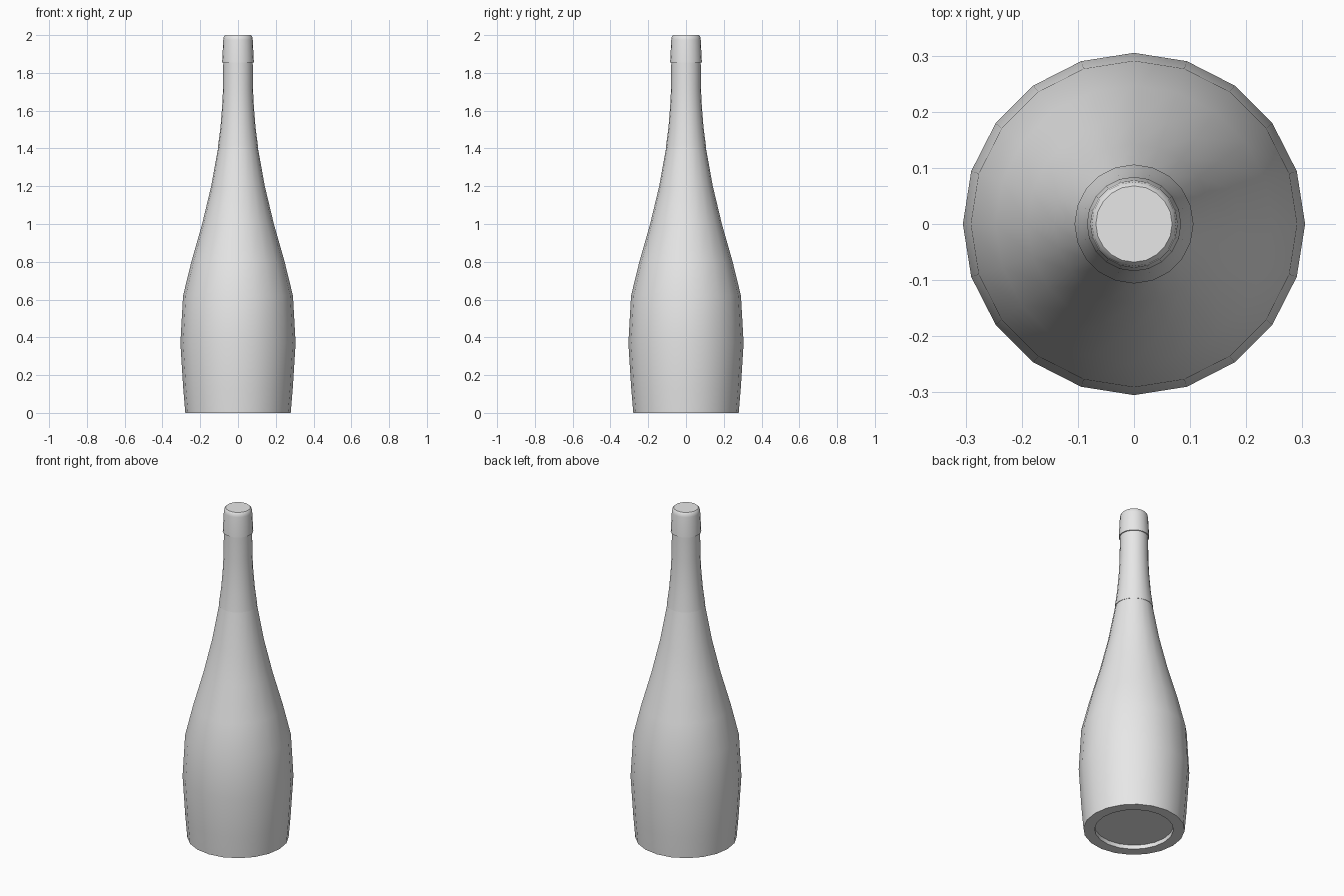
import bpy, bmesh, math

if "Cube" in bpy.data.objects:
    bpy.data.objects.remove(bpy.data.objects["Cube"])

SIDES = 20

grey = bpy.data.materials.new("light grey")
grey.use_nodes = True
colour = (0.8, 0.8, 0.8, 1)
grey.diffuse_color = colour
grey.node_tree.nodes["Principled BSDF"].inputs["Base Color"].default_value = colour


def lathe(name, profile):
    """Revolve (radius, height) points about z; radius 0 closes an end."""
    bm = bmesh.new()
    verts = [bm.verts.new((r, 0, z)) for r, z in profile]
    edges = [bm.edges.new(pair) for pair in zip(verts, verts[1:])]
    bmesh.ops.spin(bm, geom=verts + edges, cent=(0, 0, 0), axis=(0, 0, 1),
                   angle=math.tau, steps=SIDES, use_duplicate=False)
    bmesh.ops.remove_doubles(bm, verts=bm.verts, dist=0.0005)
    bmesh.ops.recalc_face_normals(bm, faces=bm.faces)
    mesh = bpy.data.meshes.new(name)
    bm.to_mesh(mesh)
    bm.free()
    obj = bpy.data.objects.new(name, mesh)
    bpy.context.collection.objects.link(obj)
    mesh.materials.append(grey)
    bpy.ops.object.select_all(action="DESELECT")
    obj.select_set(True)
    bpy.context.view_layer.objects.active = obj
    bpy.ops.object.shade_smooth_by_angle(angle=math.radians(40))
    return obj


# Glass body with a shallow recess underneath
lathe("bottle_body", [
    (0, 0.025), (0.217, 0.025), (0.217, 0), (0.279, 0), (0.29, 0.13),
    (0.305, 0.37), (0.291, 0.62), (0.247, 0.80), (0.19, 1.0),
    (0.142, 1.2), (0.104, 1.41), (0, 1.41)])

# Foil wrapped around the neck
lathe("neck_foil", [
    (0, 1.41), (0.106, 1.41), (0.093, 1.51), (0.084, 1.62), (0.079, 1.72),
    (0.078, 1.855), (0, 1.855)])

# Cap with a rounded top edge
lathe("bottle_cap", [
    (0, 1.855), (0.084, 1.855), (0.078, 1.975), (0.075, 1.992),
    (0.068, 2.0), (0, 2.0)])
